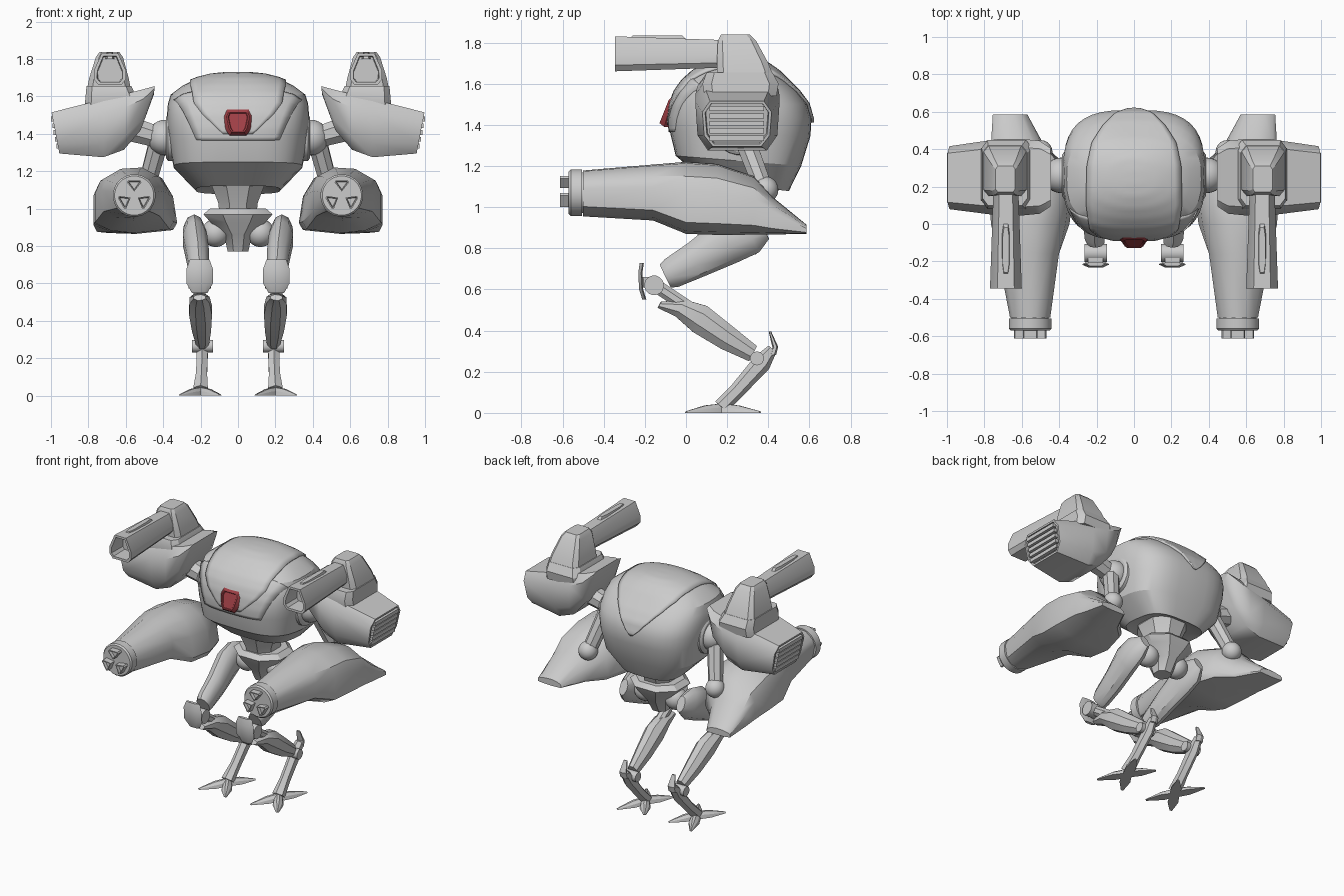
import bpy, bmesh
from math import sin, cos, pi, radians, atan2
from mathutils import Vector
from mathutils.bvhtree import BVHTree

if "Cube" in bpy.data.objects:
    bpy.data.objects.remove(bpy.data.objects["Cube"])


def finish(name, bm, mirror=True, angle=30):
    bmesh.ops.recalc_face_normals(bm, faces=bm.faces)
    me = bpy.data.meshes.new(name)
    bm.to_mesh(me)
    bm.free()
    me.shade_smooth()
    me.set_sharp_from_angle(angle=radians(angle))
    ob = bpy.data.objects.new(name, me)
    bpy.context.collection.objects.link(ob)
    if mirror:
        ob.modifiers.new("Mirror", 'MIRROR')
    return ob


def loft(name, rings, mirror=True, angle=30, hollow=None):
    """Skin equal-length rings; hollow=(inset, depth) recesses the last cap."""
    bm = bmesh.new()
    vs = [[bm.verts.new(p) for p in r] for r in rings]
    n = len(vs[0])
    for a, b in zip(vs, vs[1:]):
        for i in range(n):
            bm.faces.new((a[i], a[(i + 1) % n], b[(i + 1) % n], b[i]))
    bm.faces.new(vs[0])
    cap = bm.faces.new(vs[-1])
    bmesh.ops.recalc_face_normals(bm, faces=bm.faces)
    if hollow:
        bmesh.ops.inset_region(bm, faces=[cap], thickness=hollow[0])
        bmesh.ops.inset_region(bm, faces=[cap], thickness=0.004)
        cap.normal_update()
        bmesh.ops.translate(bm, verts=cap.verts, vec=cap.normal * -hollow[1])
    return finish(name, bm, mirror, angle)


def chamfer(a0, a1, b0, b1, f=0.2, g=0.25):
    """Rectangle with cut corners, as 2D points."""
    u, v = (a1 - a0) * f, (b1 - b0) * g
    return [(a0 + u, b0), (a1 - u, b0), (a1, b0 + v), (a1, b1 - v),
            (a1 - u, b1), (a0 + u, b1), (a0, b1 - v), (a0, b0 + v)]


def stack(name, levels, mirror=True, f=0.2):
    """Chamfered blocks lofted upward: (z, x0, x1, y0, y1)."""
    return loft(name, [[(x, y, l[0]) for x, y in chamfer(*l[1:], f, f)] for l in levels], mirror)


def limb(name, stations, n=10, angle=30):
    """Tube through (x, y, z, half width, half thickness)."""
    d = (Vector(stations[-1][:3]) - Vector(stations[0][:3])).normalized()
    side = Vector((1, 0, 0)) if abs(d.x) < 0.6 else Vector((0, 1, 0))
    up = d.cross(side).normalized()
    side = up.cross(d)
    return loft(name, [[Vector(s[:3]) + side * s[3] * cos(2 * pi * (i + .5) / n) + up * s[4] * sin(2 * pi * (i + .5) / n)
                        for i in range(n)] for s in stations], angle=angle)


def ball(name, c, r):
    bm = bmesh.new()
    bmesh.ops.create_uvsphere(bm, u_segments=24, v_segments=14, radius=r)
    bmesh.ops.translate(bm, verts=bm.verts, vec=c)
    return finish(name, bm)


# Egg-shaped hull: (z, tilt, front, back, half width, squareness)
hull = [(1.13, -.1, .2, .42, .12, 3), (1.1, -.11, .1, .50, .225, 3.2), (1.225, -.08, -.05, .56, .345, 3.2),
        (1.36, -.04, -.08, .605, .37, 3), (1.43, 0, -.082, .61, .378, 3), (1.5, 0, -.072, .59, .38, 3),
        (1.56, 0, -.05, .545, .375, 2.9), (1.61, 0, -.015, .495, .36, 2.8), (1.655, 0, .035, .45, .30, 2.6),
        (1.69, 0, .09, .40, .23, 2.4), (1.712, 0, .15, .35, .14, 2.2), (1.72, 0, .21, .29, .05, 2)]


def hull_ring(z, tilt, y0, y1, hw, e):
    pts = []
    for i in range(40):
        c, s = cos(2 * pi * i / 40), sin(2 * pi * i / 40)
        x = hw * abs(c) ** (2 / e) * (1 if c > 0 else -1)
        dy = (y1 - y0) / 2 * abs(s) ** (2 / e) * (1 if s > 0 else -1)
        pts.append((x, (y0 + y1) / 2 + dy, z + tilt * dy))
    return pts


body = loft("hull", [hull_ring(*h) for h in hull], False, 24)
bvh = BVHTree.FromPolygons([v.co for v in body.data.vertices], [p.vertices for p in body.data.polygons])


# Armour plates projected on the hull: keys are (angle from front, half width)
def plate(name, keys, lift, steps=36, cols=14):
    bm = bmesh.new()
    rows = []
    for i in range(steps + 1):
        t = keys[0][0] + (keys[-1][0] - keys[0][0]) * i / steps
        a, b = next((p, q) for p, q in zip(keys, keys[1:]) if t <= q[0] + 1e-6)
        w = a[1] + (b[1] - a[1]) * (t - a[0]) / (b[0] - a[0])
        d = Vector((0, -cos(radians(t)), sin(radians(t))))
        row = []
        for j in range(cols + 1):
            o = Vector((w * (2 * j / cols - 1), .26, 1.4))
            hit = bvh.ray_cast(o, d)[0] or bvh.find_nearest(o + d * .3)[0]
            row.append(bm.verts.new(hit + d * lift))
        rows.append(row)
    for a, b in zip(rows, rows[1:]):
        for j in range(cols):
            bm.faces.new((a[j], a[j + 1], b[j + 1], b[j]))
    ob = finish(name, bm, False, 35)
    m = ob.modifiers.new("Solidify", 'SOLIDIFY')
    m.thickness, m.offset = .016, 0


plate("chin_plate", [(-6, .22), (45, .34)], -.002, 16)
plate("top_shell", [(0, .08), (8, .13), (18, .19), (30, .235), (60, .255), (100, .25), (125, .225),
                    (145, .17), (160, .11), (172, .05), (178, .01)], .004, 60)

# Red eye
eye = [(-.045, 1.39), (.045, 1.39), (.065, 1.42), (.082, 1.5), (.065, 1.54), (-.065, 1.54), (-.082, 1.5), (-.065, 1.42)]
sensor = loft("eye", [[(x * s, y - (1.46 - z) * .3, 1.465 + (z - 1.465) * s) for x, z in eye]
                      for y, s in ((-.04, 1), (-.085, 1), (-.108, .75))], False, hollow=(.008, .006))
red = bpy.data.materials.new("red")
red.diffuse_color = (.35, .05, .06, 1)
red.use_nodes = True
red.node_tree.nodes["Principled BSDF"].inputs["Base Color"].default_value = red.diffuse_color
sensor.data.materials.append(red)

# Waist and pelvis
stack("waist", [(1.19, -.1, .1, .12, .42), (1.12, -.14, .14, .11, .45), (1.03, -.105, .105, .15, .41),
                (.97, -.1, .1, .17, .39)], False, .28)
stack("pelvis", [(1.0, -.15, .15, .15, .43), (.97, -.185, .185, .12, .46), (.93, -.15, .15, .14, .44),
                 (.86, -.075, .075, .19, .39), (.77, -.055, .055, .23, .34)], False, .28)
ball("hip_joint", (.12, .28, .87), .075)

# Shoulder joints and struts
limb("shoulder_socket", [(.30, .26, 1.38, .13, .13), (.375, .26, 1.38, .125, .125), (.385, .26, 1.38, .11, .11)], 24)
ball("shoulder_joint", (.39, .26, 1.38), .095)
limb("upper_strut", [(.42, .26, 1.38, .06, .06), (.62, .26, 1.44, .075, .075)], 8)
limb("lower_strut", [(.42, .27, 1.37, .055, .055), (.50, .38, 1.08, .048, .048)], 8)
ball("elbow_joint", (.50, .385, 1.085), .064)

# Shoulder pods: (top x, bottom x, y0, y1, z0, z1)
pod = []
for xt, xb, y0, y1, z0, z1 in [(.445, .45, .09, .41, 1.61, 1.655), (.5, .52, .05, .45, 1.42, 1.64),
                               (.6, .61, .04, .46, 1.315, 1.615), (.72, .72, .04, .46, 1.275, 1.585),
                               (.997, .955, .075, .42, 1.295, 1.515)]:
    ring = []
    for y, z in chamfer(y0, y1, z0, z1, .12, .24):
        k = (z - z0) / (z1 - z0)
        ring.append((xb + (xt - xb) * k, .25 + (y - .25) * (.9 + .1 * k), z))
    pod.append(ring)
loft("shoulder_pod", pod, angle=38, hollow=(.014, .025))
for i in range(5):
    z = 1.335 + i * .036
    x = .953 + (z - 1.31) * .2
    limb("vent_slat_%d" % (i + 1), [(x, .115, z, .018, .018), (x, .38, z, .018, .018)], 4)

# Top guns
stack("gun_base", [(1.54, .54, .82, .09, .44), (1.6, .545, .815, .08, .45), (1.655, .57, .81, .1, .42)], True, .12)
stack("gun_turret", [(1.65, .575, .805, .15, .42), (1.7, .585, .795, .15, .40), (1.81, .615, .76, .155, .34),
                     (1.838, .635, .74, .17, .31)], True, .12)
sec = [(-.085, -.055), (-.085, -.005), (-.045, .085), (.045, .085), (.085, -.005), (.085, -.055), (.06, -.085), (-.06, -.085)]
loft("gun_barrel", [[(.685 + x * s, y, 1.745 + z * s) for x, z in sec]
                    for y, s in ((.2, .78), (-.345, 1))], hollow=(.018, .12))
stack("gun_rib", [(1.8, .66, .71, -.28, .02), (1.835, .668, .702, -.26, -.02)])

# Arm cannons: unit outline blended toward round by k; (y, x0, x1, z0, z1, k)
out = [(0, .17), (.05, .58), (.18, .86), (.4, 1), (.67, .98), (.93, .8), (1, .6), (1, .16), (.8, .04), (.5, 0), (.05, .06)]
rings = []
for y, x0, x1, z0, z1, k in [(.585, .57, .755, .87, .915, 0), (.42, .48, .765, .867, 1.05, 0),
                             (.33, .38, .772, .866, 1.15, 0), (.15, .325, .772, .865, 1.21, 0),
                             (0, .345, .765, .87, 1.22, 0), (-.16, .39, .73, .935, 1.208, .4),
                             (-.5, .445, .665, .955, 1.18, .9)]:
    ring = []
    for u, v in out:
        a = atan2(v - .5, u - .5)
        u, v = u + (.5 + .5 * cos(a) - u) * k, v + (.5 + .5 * sin(a) - v) * k
        ring.append((x0 + (x1 - x0) * u, y, z0 + (z1 - z0) * v))
    rings.append(ring)
loft("arm_cannon", rings, angle=35)
limb("cannon_drum", [(.555, y, 1.07, r, r) for y, r in ((-.48, .1), (-.505, .1), (-.505, .114), (-.56, .114), (-.57, .105))], 24)
for i in range(3):
    a0 = pi / 2 + i * 2 * pi / 3
    w = [(.022, 0), (.08, -.5), (.088, -.38), (.088, .38), (.08, .5)]
    loft("cannon_muzzle_%d" % (i + 1), [[(.555 + r * cos(a0 + a), y, 1.07 + r * sin(a0 + a)) for r, a in w]
                                        for y in (-.56, -.613)], hollow=(.007, .02))

# Legs
limb("thigh", [(.205, -.10, .665, .048, .062), (.21, -.07, .68, .056, .075), (.215, .05, .745, .064, .09),
               (.23, .2, .835, .068, .115), (.235, .31, .875, .06, .105), (.225, .38, .895, .03, .055)], 10, 38)
limb("knee_joint", [(.145, -.155, .62, .048, .048), (.265, -.155, .62, .048, .048)], 16)
limb("knee_strut", [(.205, -.15, .62, .035, .035), (.205, .03, .5, .035, .035)], 8)
stack("knee_bracket", [(.61, .165, .245, -.22, -.15), (.66, .165, .245, -.22, -.16)])
loft("knee_cap", [[(.205 + x * s, y + b, z) for x, y in ((-.07, .014), (-.04, 0), (.04, 0), (.07, .014), (.04, .02), (-.04, .02))]
                  for z, s, b in ((.55, .6, -.212), (.6, 1, -.228), (.68, 1, -.232), (.728, .75, -.225))])
limb("shin", [(.205, -.13, .525, .035, .018), (.205, -.03, .51, .058, .05), (.2, .07, .455, .066, .078),
              (.195, .2, .365, .055, .066), (.19, .325, .288, .038, .045)], 8, 25)
limb("ankle_joint", [(.135, .345, .265, .034, .034), (.245, .345, .265, .034, .034)], 14)
limb("lower_foot", [(.19, .42, .31, .03, .025), (.19, .37, .245, .034, .046), (.195, .25, .11, .034, .038),
                    (.2, .17, .03, .045, .038)], 6, 25)
limb("heel_spur", [(.19, .42, .28, .032, .018), (.19, .434, .32, .03, .014), (.19, .408, .395, .014, .006)], 6)

# Splayed toes
for i, (tx, ty) in enumerate([(.10, 0), (.31, 0), (.095, .33), (.29, .36)]):
    bx, by = .2, .17
    dx, dy = tx - bx, ty - by
    l = (dx * dx + dy * dy) ** .5
    px, py = -dy / l, dx / l
    loft("toe_%d" % (i + 1), [[(bx + dx * k + px * u * w, by + dy * k + py * u * w, z) for u, z in
                               ((-1, 0), (1, 0), (.8, h * .6), (.25, h), (-.25, h), (-.8, h * .6))]
                              for k, w, h in ((0, .03, .045), (.45, .035, .036), (1, .008, .008))], angle=20)
